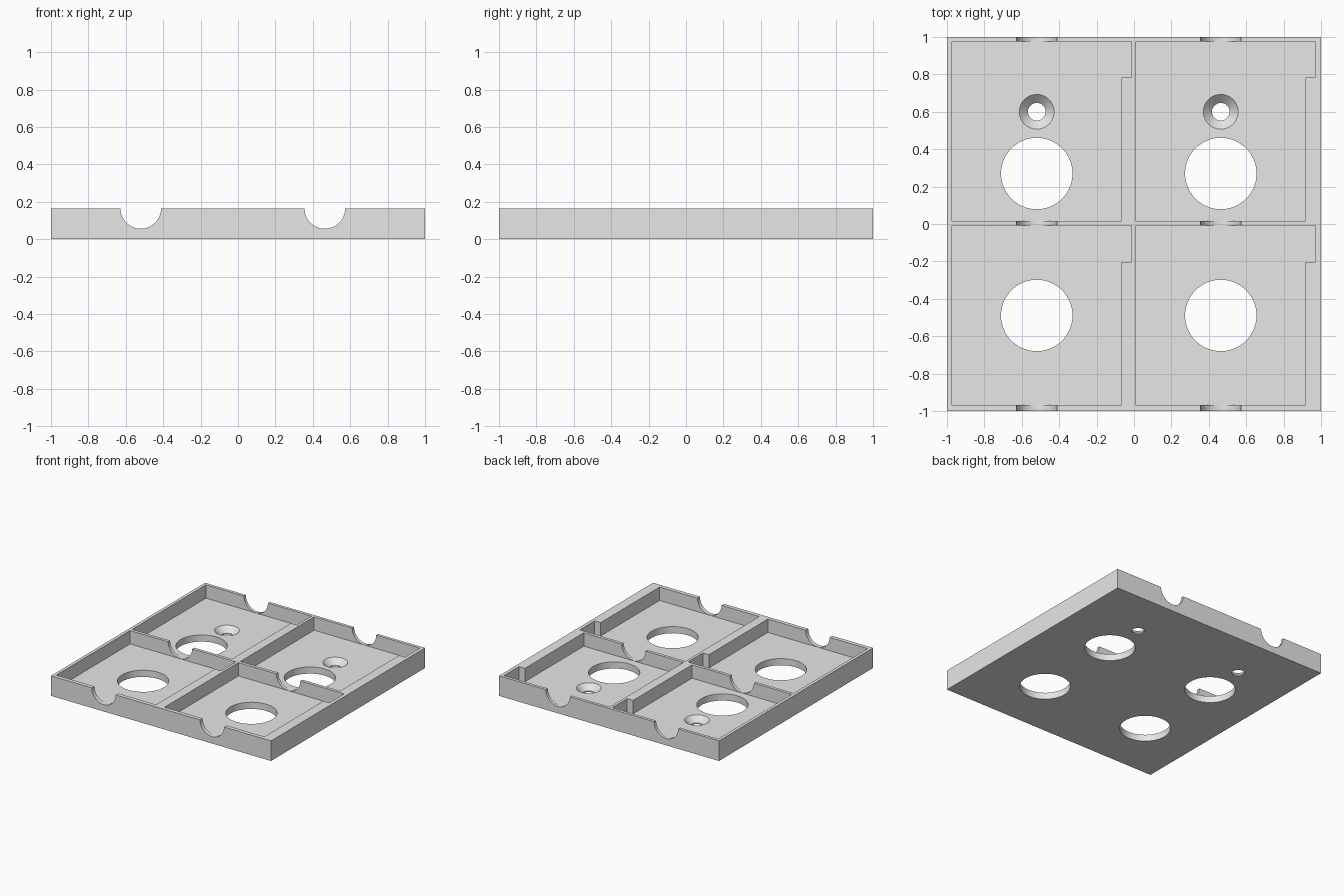
import bpy, bmesh, math

HEIGHT = 0.165
FLOOR = 0.055
COLUMNS = (-0.52, 0.464)          # x centre of the openings in each column
POCKET_X = (-0.974, 0.01)         # left edge of each pocket
POCKET_Y = (-0.967, 0.017)        # front edge of each pocket

old = bpy.data.objects.get("Cube")
if old:
    bpy.data.objects.remove(old, do_unlink=True)

grey = bpy.data.materials.new("light grey")
grey.use_nodes = True
grey.diffuse_color = (0.8, 0.8, 0.8, 1)
grey.node_tree.nodes["Principled BSDF"].inputs["Base Color"].default_value = (0.8, 0.8, 0.8, 1)


def prism(name, outline, z0, z1):
    """Extrude a flat outline from z0 up to z1."""
    bm = bmesh.new()
    face = bm.faces.new([bm.verts.new((x, y, z0)) for x, y in outline])
    top = bmesh.ops.extrude_face_region(bm, geom=[face])["geom"]
    verts = [v for v in top if isinstance(v, bmesh.types.BMVert)]
    bmesh.ops.translate(bm, verts=verts, vec=(0, 0, z1 - z0))
    bmesh.ops.recalc_face_normals(bm, faces=bm.faces)
    mesh = bpy.data.meshes.new(name)
    bm.to_mesh(mesh)
    bm.free()
    mesh.materials.append(grey)
    obj = bpy.data.objects.new(name, mesh)
    bpy.context.collection.objects.link(obj)
    return obj


def cone(r1, r2, depth, location, rotation=(0, 0, 0)):
    bpy.ops.mesh.primitive_cone_add(vertices=64, radius1=r1, radius2=r2, depth=depth,
                                    location=location, rotation=rotation)
    obj = bpy.context.object
    obj.data.materials.append(grey)
    return obj


def cut(cutter):
    """Subtract the cutter from the tray, then discard it."""
    cutter.hide_render = True
    mod = tray.modifiers.new("cut", 'BOOLEAN')
    mod.operation = 'DIFFERENCE'
    mod.solver = 'EXACT'
    mod.object = cutter
    bpy.context.view_layer.objects.active = tray
    bpy.ops.object.modifier_apply(modifier=mod.name)
    bpy.data.objects.remove(cutter, do_unlink=True)


# Solid slab
tray = prism("tray", [(-1, -1), (1, -1), (1, 1), (-1, 1)], 0, HEIGHT)

# Four pockets, each wider near its back edge
for x in POCKET_X:
    for y in POCKET_Y:
        narrow, wide, step, back = x + 0.907, x + 0.961, y + 0.765, y + 0.958
        outline = [(x, y), (narrow, y), (narrow, step), (wide, step), (wide, back), (x, back)]
        cut(prism("pocket_cutter", outline, FLOOR, HEIGHT + 0.1))

for x in COLUMNS:
    # Half-round channels through the cross walls
    cut(cone(0.109, 0.109, 2.4, (x, 0, HEIGHT + 0.0005), (math.pi / 2, 0, 0)))
    # Large floor openings
    for y in (-0.489, 0.27):
        cut(cone(0.191, 0.191, 0.2, (x, y, 0.03)))
    # Countersunk screw hole in the back pockets
    cut(cone(0.047, 0.047, 0.2, (x, 0.6, 0.03)))
    cut(cone(0.047, 0.103, 0.055, (x, 0.6, 0.0375)))

# Smooth round walls, sharp corners
bpy.ops.object.select_all(action='DESELECT')
tray.select_set(True)
bpy.context.view_layer.objects.active = tray
bpy.ops.object.shade_smooth_by_angle(angle=math.radians(30))
